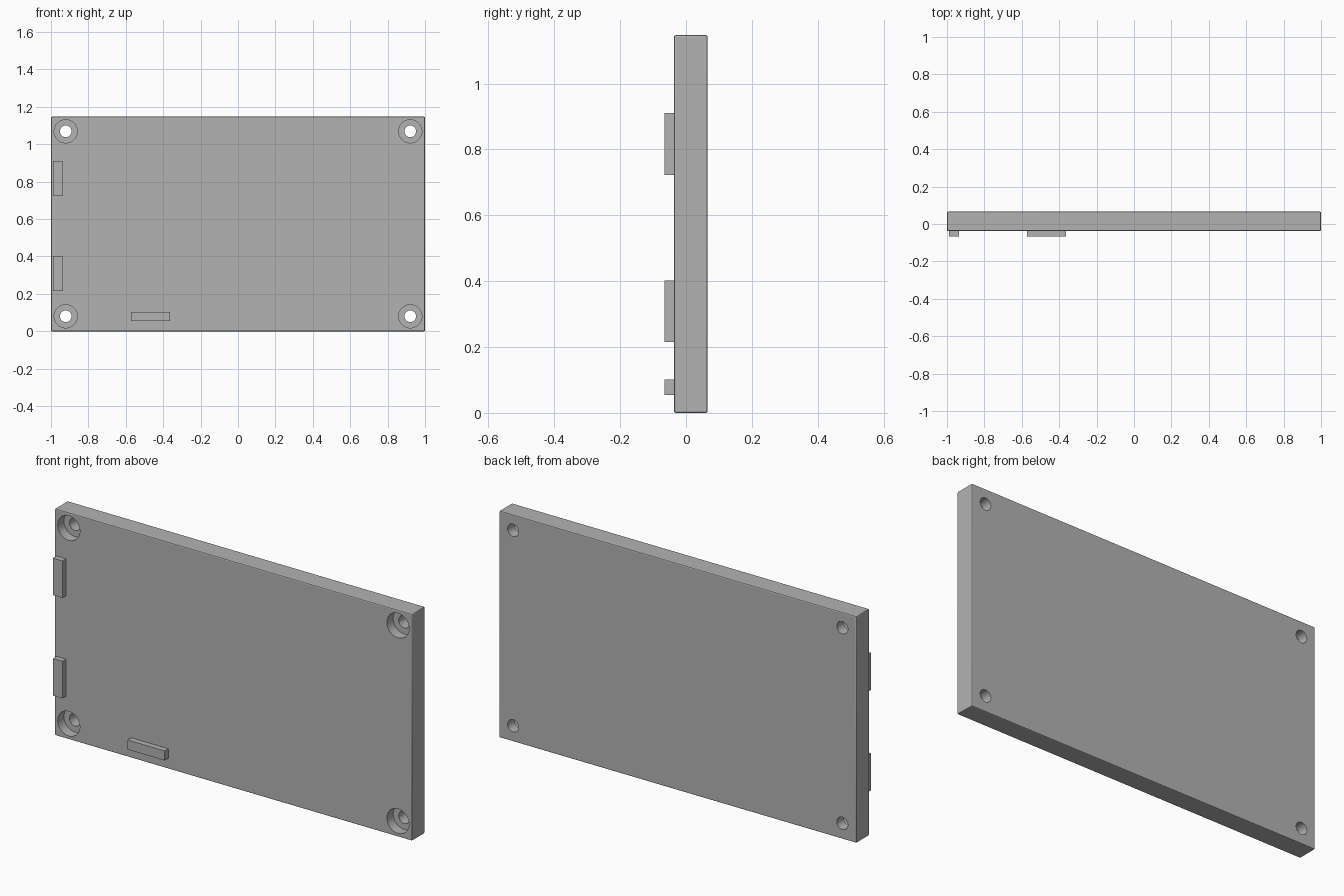
import bpy, bmesh, math
from mathutils import Matrix, Vector

if "Cube" in bpy.data.objects:
    bpy.data.objects.remove(bpy.data.objects["Cube"])

W, H = 2.0, 1.147            # plate width and height
FRONT, BACK = -0.037, 0.066  # plate front and back y
TAB_FRONT = -0.066

grey = bpy.data.materials.new("plain_grey")
grey.diffuse_color = (0.45, 0.45, 0.45, 1)
grey.use_nodes = True
grey.node_tree.nodes["Principled BSDF"].inputs["Base Color"].default_value = grey.diffuse_color


def finish(name, bm):
    bmesh.ops.recalc_face_normals(bm, faces=bm.faces)
    mesh = bpy.data.meshes.new(name)
    bm.to_mesh(mesh)
    bm.free()
    mesh.materials.append(grey)
    ob = bpy.data.objects.new(name, mesh)
    bpy.context.collection.objects.link(ob)
    return ob


def box(name, lo, hi):
    lo, hi = Vector(lo), Vector(hi)
    bm = bmesh.new()
    bmesh.ops.create_cube(bm, size=1, matrix=Matrix.Translation((lo + hi) / 2)
                          @ Matrix.Diagonal((*(hi - lo), 1)))
    return finish(name, bm)


def corner_cutters(name, radius, y0, y1):
    bm = bmesh.new()
    for x in (-0.921, 0.921):
        for z in (0.08, H - 0.078):
            m = Matrix.Translation((x, (y0 + y1) / 2, z)) @ Matrix.Rotation(math.pi / 2, 4, 'X')
            bmesh.ops.create_cone(bm, cap_ends=True, segments=48, radius1=radius,
                                  radius2=radius, depth=y1 - y0, matrix=m)
    ob = finish(name, bm)
    ob.hide_render = True
    return ob


# Plate with softened edges
plate = box("plate", (-W / 2, FRONT, 0), (W / 2, BACK, H))
bev = plate.modifiers.new("edge_bevel", 'BEVEL')
bev.width, bev.segments = 0.006, 2

# Counterbored screw holes in the corners
cutters = [corner_cutters("counterbore_cutter", 0.062, FRONT - 0.1, FRONT + 0.05),
           corner_cutters("screw_hole_cutter", 0.031, FRONT - 0.11, BACK + 0.1)]
for c in cutters:
    mod = plate.modifiers.new(c.name, 'BOOLEAN')
    mod.object, mod.operation, mod.solver = c, 'DIFFERENCE', 'EXACT'

# Bake the cuts and drop the cutters
baked = bpy.data.meshes.new_from_object(
    plate.evaluated_get(bpy.context.evaluated_depsgraph_get()))
plate.modifiers.clear()
plate.data = baked
for c in cutters:
    bpy.data.objects.remove(c)
bpy.context.view_layer.objects.active = plate
plate.select_set(True)
bpy.ops.object.shade_smooth_by_angle(angle=math.radians(20))

# Locating tabs on the front face
for name, x0, x1, z0, z1 in (("upper_side_tab", -0.99, -0.936, 0.723, 0.91),
                             ("lower_side_tab", -0.99, -0.936, 0.215, 0.402),
                             ("bottom_tab", -0.572, -0.364, 0.054, 0.102)):
    box(name, (x0, TAB_FRONT, z0), (x1, FRONT + 0.002, z1))
